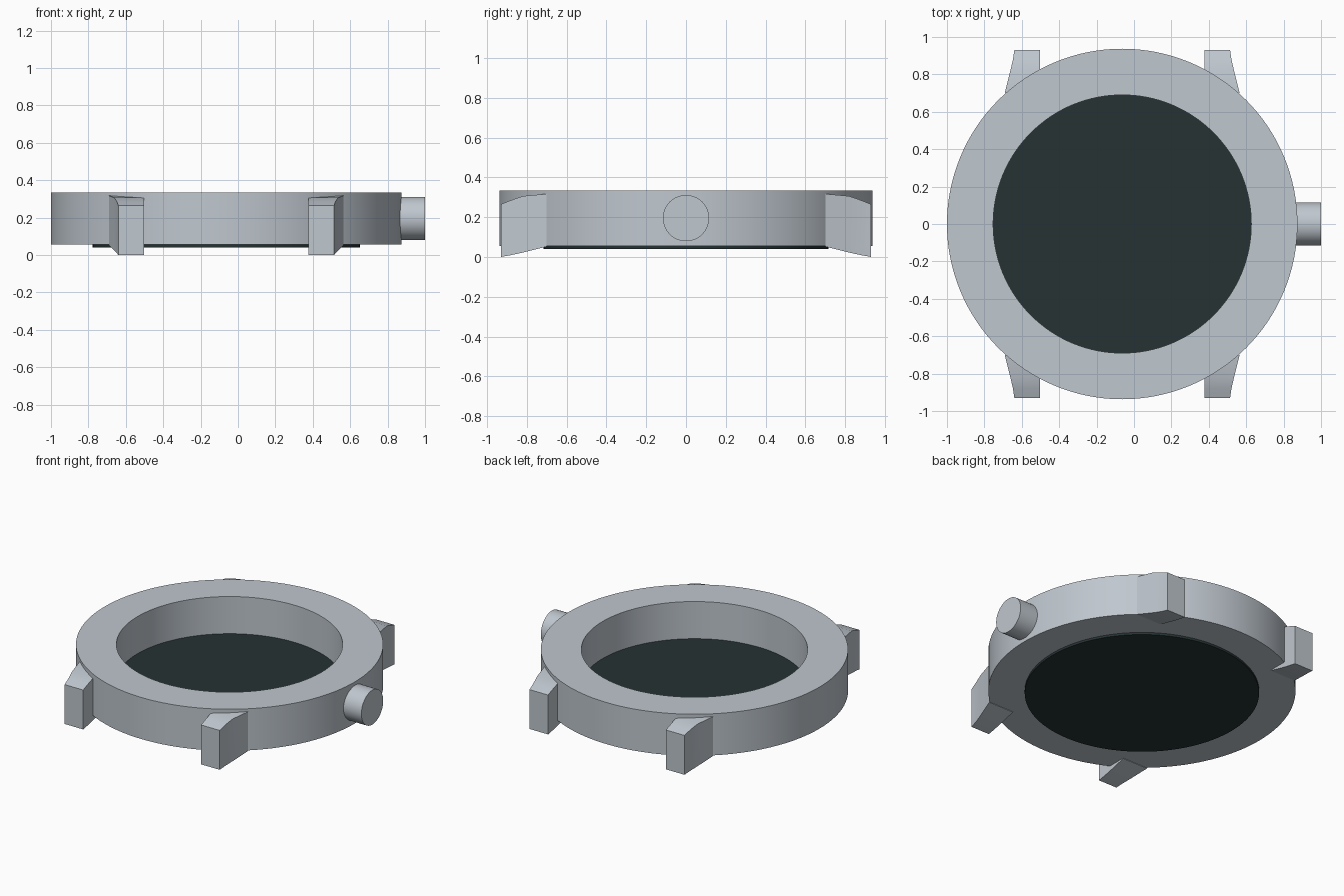
import bpy, bmesh, math
from mathutils import Matrix

cube = bpy.data.objects.get("Cube")
if cube:
    bpy.data.objects.remove(cube, do_unlink=True)

CX = -0.063      # centre of the round case
SEGMENTS = 128


def make_material(name, rgb):
    mat = bpy.data.materials.new(name)
    mat.use_nodes = True
    colour = (*rgb, 1.0)
    mat.diffuse_color = colour
    mat.node_tree.nodes["Principled BSDF"].inputs["Base Color"].default_value = colour
    return mat


steel = make_material("steel grey", (0.52, 0.57, 0.62))
dark = make_material("dark green grey", (0.019, 0.032, 0.033))


def finish(bm, name, mat, smooth=True):
    bmesh.ops.recalc_face_normals(bm, faces=bm.faces)
    mesh = bpy.data.meshes.new(name)
    bm.to_mesh(mesh)
    bm.free()
    mesh.materials.append(mat)
    obj = bpy.data.objects.new(name, mesh)
    bpy.context.collection.objects.link(obj)
    if smooth:
        bpy.ops.object.select_all(action="DESELECT")
        obj.select_set(True)
        bpy.context.view_layer.objects.active = obj
        bpy.ops.object.shade_smooth_by_angle(angle=math.radians(30))
    return obj


def cylinder(name, radius, depth, matrix, segments, mat):
    bm = bmesh.new()
    bmesh.ops.create_cone(bm, cap_ends=True, segments=segments, radius1=radius,
                          radius2=radius, depth=depth, matrix=matrix)
    return finish(bm, name, mat)


# Case ring: a rectangular section spun about the vertical axis
bm = bmesh.new()
section = [(0.69, 0.055), (0.937, 0.055), (0.937, 0.335), (0.69, 0.335)]
verts = [bm.verts.new((CX + r, 0, z)) for r, z in section]
edges = [bm.edges.new((verts[i], verts[(i + 1) % 4])) for i in range(4)]
bmesh.ops.spin(bm, geom=verts + edges, cent=(CX, 0, 0), axis=(0, 0, 1),
               angle=math.tau, steps=SEGMENTS, use_duplicate=False)
bmesh.ops.remove_doubles(bm, verts=bm.verts, dist=0.0005)
finish(bm, "case_ring", steel)

# Back plate closing the bottom of the ring
cylinder("back_plate", 0.715, 0.045, Matrix.Translation((CX, 0, 0.0625)), SEGMENTS, dark)

# Crown on the left side
cylinder("crown", 0.116, 0.2,
         Matrix.Translation((0.9, 0, 0.195)) @ Matrix.Rotation(math.pi / 2, 4, "Y"), 64, steel)

# Strap lugs: stations from root to tip as (y, outer x, bottom z, top z)
stations = [(0.70, 0.628, 0.052, 0.317), (0.82, 0.598, 0.022, 0.306),
            (0.88, 0.584, 0.009, 0.285), (0.93, 0.577, 0.0, 0.265)]
INNER_X = 0.439


def make_lug(name, sx, sy):
    bm = bmesh.new()
    loops = []
    for y, outer, low, high in stations:
        corners = [(INNER_X, low), (outer, low), (outer, high), (INNER_X, high)]
        loops.append([bm.verts.new((CX + sx * x, sy * y, z)) for x, z in corners])
    for a, b in zip(loops, loops[1:]):
        for i in range(4):
            j = (i + 1) % 4
            bm.faces.new((a[i], a[j], b[j], b[i]))
    bm.faces.new(loops[0])
    bm.faces.new(loops[-1])
    finish(bm, name, steel)


for side, sx in (("left", 1), ("right", -1)):
    for end, sy in (("front", -1), ("back", 1)):
        make_lug(f"{end}_{side}_lug", sx, sy)
